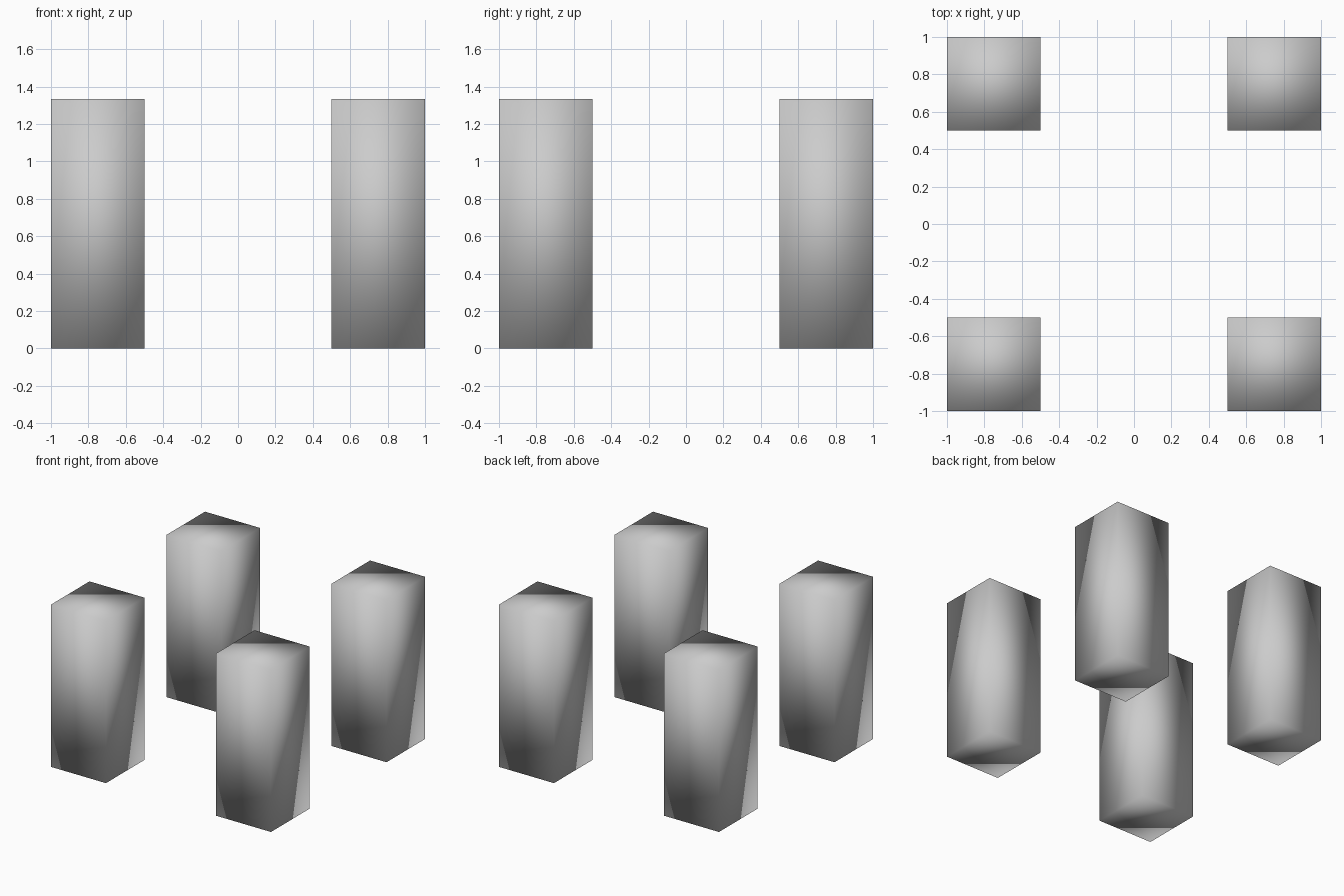
import bpy
import bmesh
from mathutils import Matrix

if "Cube" in bpy.data.objects:
    bpy.data.objects.remove(bpy.data.objects["Cube"])

WIDTH, HEIGHT, OFFSET = 0.5, 1.333, 0.75


def pillar(name, x, y):
    """Square pillar standing on the ground, shaded smooth over its edges."""
    bm = bmesh.new()
    bmesh.ops.create_cube(bm, size=1, matrix=Matrix.Translation((0, 0, HEIGHT / 2))
                          @ Matrix.Diagonal((WIDTH, WIDTH, HEIGHT, 1)))
    for face in bm.faces:
        face.smooth = True
    mesh = bpy.data.meshes.new(name)
    bm.to_mesh(mesh)
    bm.free()
    obj = bpy.data.objects.new(name, mesh)
    obj.location = (x, y, 0)
    bpy.context.collection.objects.link(obj)


# Four pillars, one at each corner
for depth, sy in (("front", -1), ("back", 1)):
    for side, sx in (("left", -1), ("right", 1)):
        pillar(f"{depth}_{side}_pillar", sx * OFFSET, sy * OFFSET)
